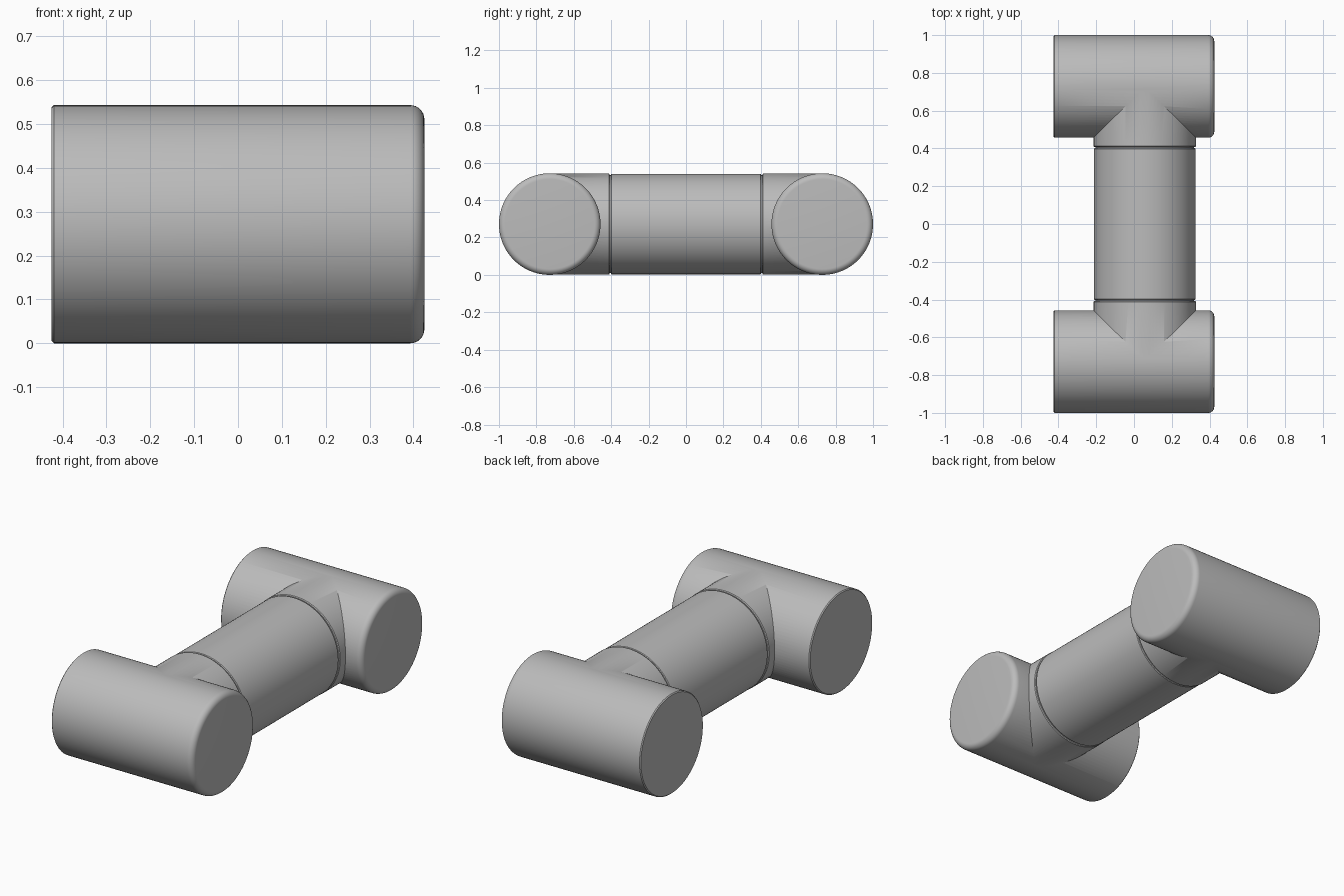
import bpy, bmesh, math
from mathutils import Matrix

if "Cube" in bpy.data.objects:
    bpy.data.objects.remove(bpy.data.objects["Cube"])

R = 0.2715          # knuckle radius, also the height of every axis
Y_END = 1 - R       # distance of the knuckles from the middle
X_ARM = 0.057       # sideways offset of the arm
SEGMENTS = 96

gray = bpy.data.materials.new("gray metal")
gray.diffuse_color = (0.5, 0.5, 0.5, 1)
gray.use_nodes = True
gray.node_tree.nodes["Principled BSDF"].inputs["Base Color"].default_value = gray.diffuse_color


def lathe(name, profile, matrix):
    """Closed solid turned around local z from (radius, z) points, bottom first."""
    bm = bmesh.new()
    rings = []
    for r, z in profile:
        rings.append([bm.verts.new((r * math.cos(a), r * math.sin(a), z))
                      for a in (2 * math.pi * i / SEGMENTS for i in range(SEGMENTS))])
    for low, high in zip(rings, rings[1:]):
        for i in range(SEGMENTS):
            j = (i + 1) % SEGMENTS
            bm.faces.new((low[i], low[j], high[j], high[i]))
    bm.faces.new(rings[0][::-1])
    bm.faces.new(rings[-1])
    bm.transform(matrix)
    mesh = bpy.data.meshes.new(name)
    bm.to_mesh(mesh)
    bm.free()
    mesh.materials.append(gray)
    obj = bpy.data.objects.new(name, mesh)
    bpy.context.collection.objects.link(obj)
    return obj


def select_only(obj):
    bpy.ops.object.select_all(action='DESELECT')
    obj.select_set(True)
    bpy.context.view_layer.objects.active = obj


# Knuckle profile: small chamfer at one end, round fillet at the other
F = 0.032
knuckle_profile = [(R - 0.005, -0.425), (R, -0.42)]
knuckle_profile += [(R - F + F * math.cos(a), 0.425 - F + F * math.sin(a))
                    for a in (math.pi / 2 * i / 8 for i in range(9))]

# Collar profile: chamfered rim, running into the knuckle's axis
collar_profile = [(R - 0.005, 0.408), (R - 0.001, 0.412), (R - 0.001, Y_END)]

for side, label in ((-1, "front"), (1, "back")):
    along_x = Matrix.Translation((0, side * Y_END, R)) @ Matrix.Rotation(math.pi / 2, 4, 'Y')
    along_y = Matrix.Translation((X_ARM, 0, R)) @ Matrix.Rotation(-side * math.pi / 2, 4, 'X')
    knuckle = lathe(label + "_knuckle", knuckle_profile, along_x)
    collar = lathe(label + "_collar", collar_profile, along_y)
    # Fuse the collar into the knuckle
    union = knuckle.modifiers.new("fuse", 'BOOLEAN')
    union.operation = 'UNION'
    union.solver = 'EXACT'
    union.object = collar
    select_only(knuckle)
    bpy.ops.object.modifier_apply(modifier=union.name)
    bpy.data.objects.remove(collar)
    bpy.ops.object.shade_smooth_by_angle(angle=math.radians(30))

# Arm with thin recessed joints at both ends
half = [(R - 0.010, 0.408), (R - 0.010, 0.402), (R - 0.006, 0.402), (R - 0.003, 0.398)]
arm_profile = [(r, -z) for r, z in half] + [(r, z) for r, z in reversed(half)]
arm = lathe("arm", arm_profile,
            Matrix.Translation((X_ARM, 0, R)) @ Matrix.Rotation(-math.pi / 2, 4, 'X'))
select_only(arm)
bpy.ops.object.shade_smooth_by_angle(angle=math.radians(30))
